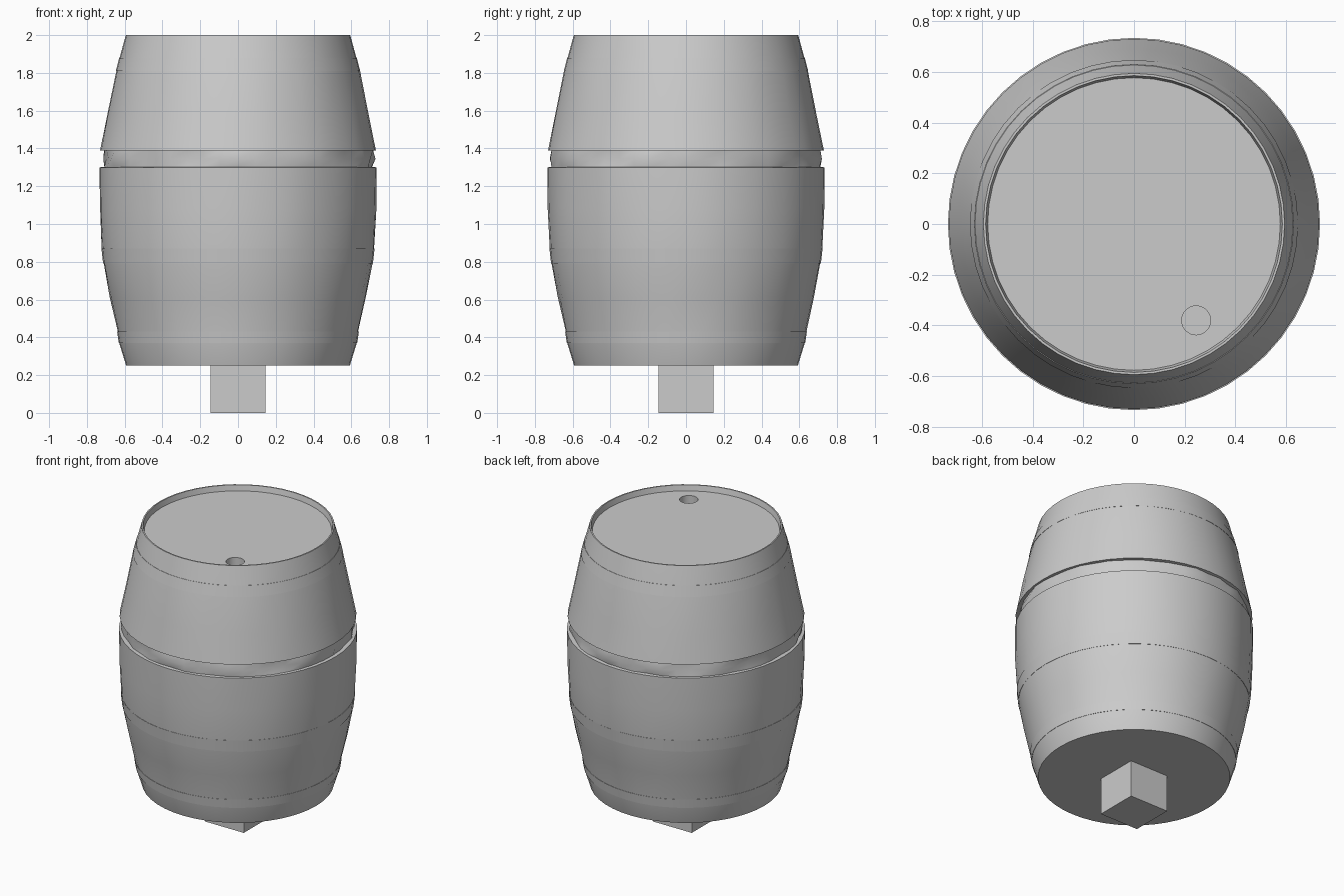
import bpy, bmesh, math, random

random.seed(4)
SIDES = 48

cube = bpy.data.objects.get("Cube")
if cube:
    bpy.data.objects.remove(cube, do_unlink=True)

grey = bpy.data.materials.new("plain_grey")
grey.use_nodes = True
grey.diffuse_color = (0.6, 0.6, 0.6, 1)
grey.node_tree.nodes["Principled BSDF"].inputs["Base Color"].default_value = (0.6, 0.6, 0.6, 1)


def finish(name, bm, smooth=True):
    mesh = bpy.data.meshes.new(name)
    bm.to_mesh(mesh)
    bm.free()
    mesh.materials.append(grey)
    obj = bpy.data.objects.new(name, mesh)
    bpy.context.collection.objects.link(obj)
    if smooth:
        bpy.ops.object.select_all(action='DESELECT')
        obj.select_set(True)
        bpy.context.view_layer.objects.active = obj
        bpy.ops.object.shade_smooth_by_angle(angle=math.radians(30))
    return obj


def ring(bm, radius, z, jitter=0.0, sides=SIDES, cx=0.0, cy=0.0):
    verts = []
    for i in range(sides):
        a = 2 * math.pi * i / sides
        r = radius + random.uniform(-jitter, jitter)
        verts.append(bm.verts.new((cx + r * math.cos(a), cy + r * math.sin(a), z)))
    return verts


def bridge(bm, low, high):
    n = len(low)
    for i in range(n):
        j = (i + 1) % n
        bm.faces.new((low[i], low[j], high[j], high[i]))


def lathe(name, profile, cap_bottom=False):
    bm = bmesh.new()
    rings = [ring(bm, *p) for p in profile]
    for low, high in zip(rings, rings[1:]):
        bridge(bm, low, high)
    if cap_bottom:
        bm.faces.new(reversed(rings[0]))
    return finish(name, bm)


# Barrel wall: radius, height, unevenness of the staves
lathe("barrel_staves", [
    (0.592, 0.25), (0.629, 0.37), (0.637, 0.43, 0.002),
    (0.676, 0.61, 0.003), (0.712, 0.79, 0.002), (0.721, 0.87, 0.002),
    (0.731, 1.08, 0.003), (0.734, 1.30),
    (0.712, 1.302, 0.008), (0.714, 1.345, 0.014), (0.712, 1.388, 0.008),
    (0.730, 1.39), (0.692, 1.58, 0.003), (0.645, 1.81, 0.002),
    (0.627, 1.88), (0.594, 2.0), (0.585, 2.0), (0.574, 1.95)], cap_bottom=True)

# Thin hoops lying almost flush with the staves
for name, r0, z0, r1, z1 in (
        ("lower_hoop", 0.629, 0.37, 0.638, 0.43),
        ("middle_hoop", 0.712, 0.79, 0.721, 0.87),
        ("upper_hoop", 0.645, 1.81, 0.627, 1.88)):
    lathe(name, [(r0, z0), (r0 + 0.002, z0), (r1 + 0.002, z1), (r1, z1)])

# Recessed lid with a round bung hole
bm = bmesh.new()
outer = ring(bm, 0.58, 1.963)
hole = ring(bm, 0.057, 1.963, sides=32, cx=0.245, cy=-0.38)
edges = [bm.edges.new((loop[i - 1], loop[i])) for loop in (outer, hole) for i in range(len(loop))]
bmesh.ops.triangle_fill(bm, edges=edges, use_beauty=True, normal=(0, 0, 1))
floor = ring(bm, 0.057, 1.80, sides=32, cx=0.245, cy=-0.38)
bridge(bm, hole, floor)
bm.faces.new(floor)
finish("lid", bm)

# Square foot below the barrel
bm = bmesh.new()
bmesh.ops.create_cube(bm, size=1)
bmesh.ops.scale(bm, vec=(0.29, 0.29, 0.27), verts=bm.verts)
bmesh.ops.translate(bm, vec=(0, 0, 0.135), verts=bm.verts)
finish("square_foot", bm, smooth=False)
